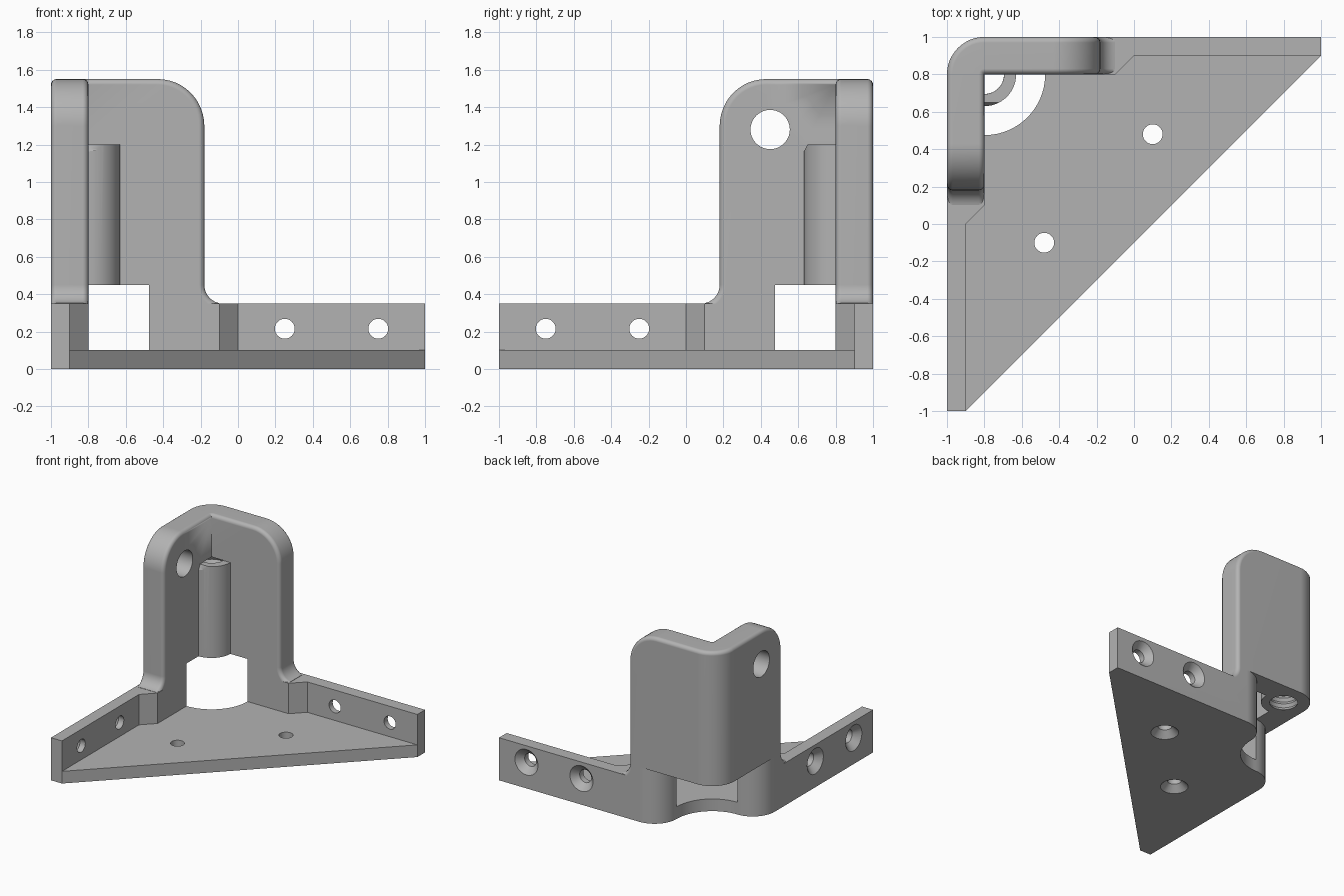
import bpy, bmesh, math
from mathutils import Matrix, Vector

if "Cube" in bpy.data.objects:
    bpy.data.objects.remove(bpy.data.objects["Cube"], do_unlink=True)

# The bracket is symmetric about the diagonal through its corner: (x, y) -> (-y, -x)
MIRROR = Matrix(((0, -1, 0, 0), (-1, 0, 0, 0), (0, 0, 1, 0), (0, 0, 0, 1)))
T = Matrix.Translation
CORNER = Vector((-0.8, 0.8, 0))     # inner vertical edge
TOP, EDGE = 1.55, 0.03


def arc(cx, cy, r, a0, a1, n=12):
    angles = [math.radians(a0 + (a1 - a0) * i / n) for i in range(n + 1)]
    return [(cx + r * math.cos(a), cy + r * math.sin(a)) for a in angles]


def finish(name, bm):
    bmesh.ops.remove_doubles(bm, verts=bm.verts, dist=1e-4)
    bmesh.ops.recalc_face_normals(bm, faces=bm.faces)
    mesh = bpy.data.meshes.new(name)
    bm.to_mesh(mesh)
    bm.free()
    ob = bpy.data.objects.new(name, mesh)
    bpy.context.collection.objects.link(ob)
    return ob


def extrude(bm, points, vector):
    face = bm.faces.new([bm.verts.new(p) for p in points])
    ret = bmesh.ops.extrude_face_region(bm, geom=[face], use_keep_orig=True)
    moved = [v for v in ret["geom"] if isinstance(v, bmesh.types.BMVert)]
    bmesh.ops.translate(bm, verts=moved, vec=vector)


def prism(name, plan, z0, z1):
    bm = bmesh.new()
    extrude(bm, [(x, y, z0) for x, y in plan], (0, 0, z1 - z0))
    return finish(name, bm)


def lathe(name, profile, matrix, n=48):
    bm = bmesh.new()
    verts = [bm.verts.new((r, 0, z)) for r, z in profile]
    edges = [bm.edges.new(pair) for pair in zip(verts, verts[1:])]
    bmesh.ops.spin(bm, geom=verts + edges, cent=(0, 0, 0), axis=(0, 0, 1),
                   angle=math.tau, steps=n)
    bm.transform(matrix)
    return finish(name, bm)


def rod(name, r, z0, z1, matrix):
    return lathe(name, [(0, z0), (r, z0), (r, z1), (0, z1)], matrix)


def tall_corner():
    """Two rounded upright flaps joined by a revolved outer corner."""
    bm = bmesh.new()
    profile = [(-0.8, 0.2), (-0.8, TOP)] + arc(-0.43, TOP - 0.25, 0.25, 90, 0)
    profile += arc(-0.08, 0.45, 0.1, 180, 258) + [(-0.1, 0.2)]
    extrude(bm, [(x, 0.8, z) for x, z in profile], (0, 0.2, 0))
    bm.normal_update()

    def rounded(e):
        a, b = (v.co for v in e.verts)
        mid = (a + b) / 2
        return abs(a.y - b.y) < 1e-4 and mid.x > -0.79 and mid.z > 0.352
    bmesh.ops.bevel(bm, geom=[e for e in bm.edges if rounded(e)], offset=EDGE,
                    segments=4, profile=0.5, affect="EDGES")
    end = [f for f in bm.faces if all(abs(v.co.x + 0.8) < 1e-4 for v in f.verts)]
    bmesh.ops.delete(bm, geom=end, context="FACES_ONLY")
    rim = [e for e in bm.edges if e.is_boundary]
    rim += list({v for e in rim for v in e.verts})
    copy = bmesh.ops.duplicate(bm, geom=bm.verts[:] + bm.edges[:] + bm.faces[:])
    bmesh.ops.transform(bm, matrix=MIRROR, verts=[
        v for v in copy["geom"] if isinstance(v, bmesh.types.BMVert)])
    bmesh.ops.spin(bm, geom=rim, cent=CORNER, axis=(0, 0, 1),
                   angle=math.pi / 2, steps=12)
    return finish("tall_corner", bm)


# Base plate and low side walls
bracket = prism("corner_bracket", [(-1, -1), (-0.9, -1), (1, 0.9), (1, 1), (-1, 1)], 0, 0.1)
half = [(1, 1), (1, 0.9), (0, 0.9), (-0.1, 0.8)]
plan = half + [(-0.8, 0.8)] + [(-y, -x) for x, y in reversed(half)] + [(-1, 1)]
added = [prism("low_walls", plan, 0, 0.35), tall_corner(),
         rod("screw_post", 0.17, 0.4, 1.2, T(CORNER))]

# Opening under the corner, with rounded wall ends
side = arc(-0.275, 0.8, 0.2, 180, 90) + [(-0.275, 1.2)]
opening = arc(-0.8, 0.8, 0.325, -90, 0, 24)[:-1] + side + [(-1.2, 1.2)]
opening += [(-y, -x) for x, y in reversed(side)][:-1]
cutters = [prism("opening_cutter", opening, -0.1, 0.45)]

# Threaded bore in the post
thread = [(0, 0.4)]
pitch = 0.05
for i in range(16):
    z = 0.401 + i * pitch
    thread += [(0.105, z), (0.12, z + pitch / 2)]
thread += [(0.105, 1.201), (0, 1.201)]
cutters.append(lathe("thread_cutter", thread, T(CORNER), 32))

# Hole through one flap and head clearance on the post
along_x = Matrix.Rotation(math.pi / 2, 4, "Y")
flap_hole = T((-0.8, 0.45, 1.28)) @ along_x
cutters += [rod("flap_hole_cutter", 0.105, -0.3, 0.1, flap_hole),
            rod("head_cutter", 0.215, 0.001, 0.3, flap_hole)]

# Countersunk screw holes in walls and base
screw = [(0, -0.02), (0.105, -0.02), (0.105, 0), (0.053, 0.052), (0.053, 0.15), (0, 0.15)]
inward = Matrix.Rotation(math.pi / 2, 4, "X")
places = [T((x, 1, 0.215)) @ inward for x in (0.25, 0.75)] + [T((0.1, 0.48, 0))]
for m in places:
    cutters += [lathe("screw_cutter", screw, mm, 32) for mm in (m, MIRROR @ m)]

# Combine everything into one solid
for operation, parts in (("UNION", added), ("DIFFERENCE", cutters)):
    for part in parts:
        mod = bracket.modifiers.new(part.name, "BOOLEAN")
        mod.operation, mod.solver, mod.object = operation, "EXACT", part
        part.hide_render = True
bpy.context.view_layer.update()
solid = bpy.data.meshes.new_from_object(
    bracket.evaluated_get(bpy.context.evaluated_depsgraph_get()))
bracket.modifiers.clear()
bracket.data = solid
for part in added + cutters:
    bpy.data.objects.remove(part, do_unlink=True)

# Grey material
grey = bpy.data.materials.new("plain_grey")
grey.use_nodes = True
colour = (0.45, 0.45, 0.45, 1)
grey.diffuse_color = colour
grey.node_tree.nodes["Principled BSDF"].inputs["Base Color"].default_value = colour
solid.materials.clear()
solid.materials.append(grey)

# Smooth curves, crisp edges
bpy.ops.object.select_all(action="DESELECT")
bracket.select_set(True)
bpy.context.view_layer.objects.active = bracket
bpy.ops.object.shade_smooth_by_angle(angle=math.radians(32))
weighted = bracket.modifiers.new("weighted_normals", "WEIGHTED_NORMAL")
weighted.keep_sharp = True
